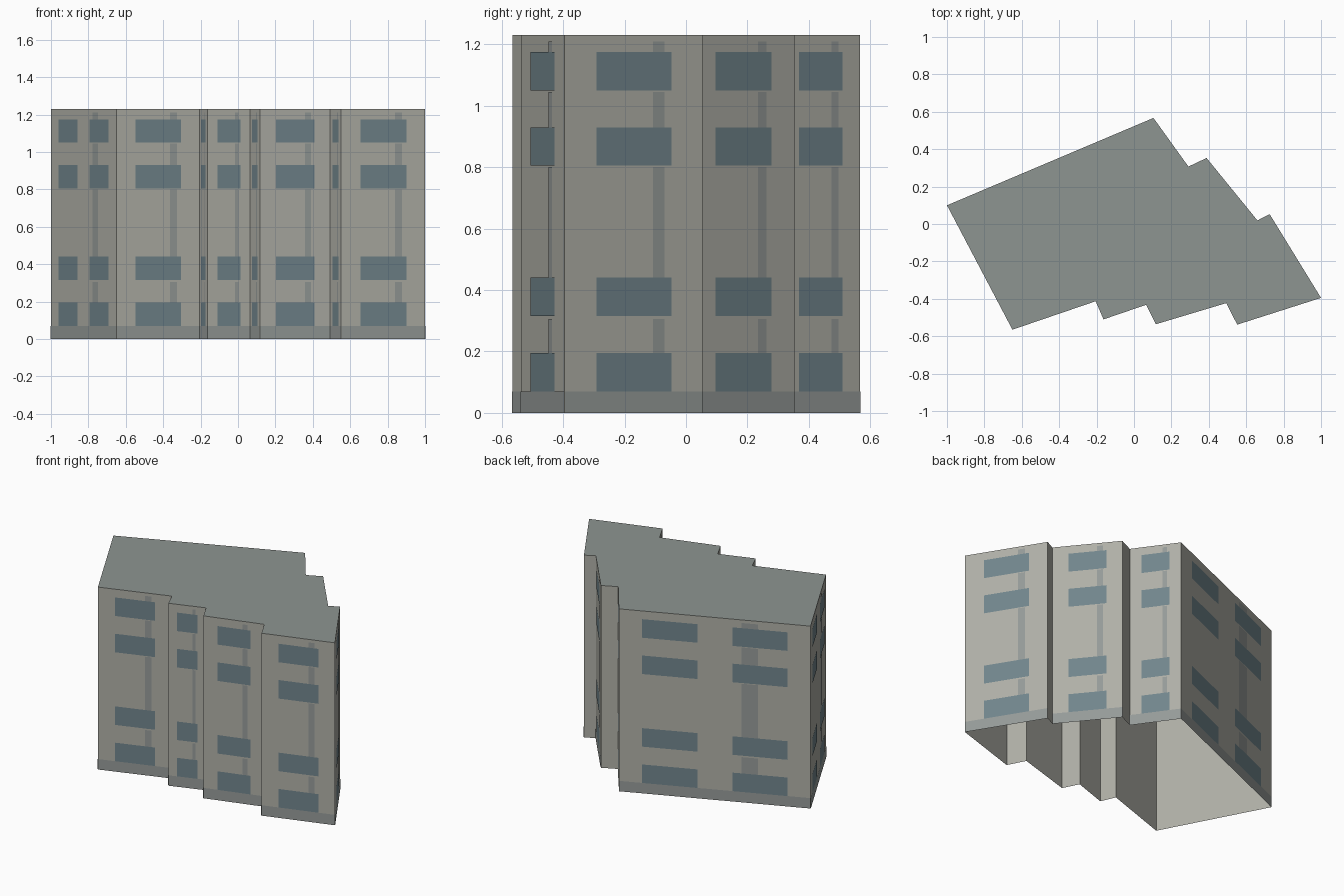
import bpy
from mathutils import Vector

if "Cube" in bpy.data.objects:
    bpy.data.objects.remove(bpy.data.objects["Cube"])

H = 1.23
BASE = 0.07
ROWS = [(0.07, 0.195), (0.315, 0.44), (0.805, 0.93), (1.05, 1.175)]
STRIPS = [(0.195, 0.305), (0.44, 0.80), (0.93, 1.045), (1.175, 1.21)]

# footprint, counter-clockwise; third value = windows across the wall that starts here
PLAN = [
    (-1.0, 0.10, 2), (-0.65, -0.565, 1), (-0.205, -0.413, 1), (-0.163, -0.51, 1),
    (0.065, -0.432, 1), (0.117, -0.536, 1), (0.493, -0.423, 1), (0.552, -0.538, 1),
    (1.0, -0.395, 1), (0.725, 0.053, 0), (0.66, 0.019, 1), (0.388, 0.353, 0),
    (0.291, 0.307, 1), (0.104, 0.567, 2),
]
SPANS = {1: [(0.23, 0.775)], 2: [(0.12, 0.41), (0.592, 0.88)]}
STRIP_U = (0.64, 0.725)


def material(name, rgb):
    m = bpy.data.materials.new(name)
    m.diffuse_color = (*rgb, 1)
    m.use_nodes = True
    m.node_tree.nodes["Principled BSDF"].inputs["Base Color"].default_value = m.diffuse_color
    return m


def build(name, verts, faces, mat):
    mesh = bpy.data.meshes.new(name)
    mesh.from_pydata(verts, [], faces)
    mesh.materials.append(mat)
    obj = bpy.data.objects.new(name, mesh)
    bpy.context.collection.objects.link(obj)
    return obj


wall_mat = material("concrete", (0.43, 0.43, 0.385))
trim_mat = material("grey_trim", (0.30, 0.325, 0.315))
glass_mat = material("glass", (0.165, 0.235, 0.262))
roof_mat = material("roofing", (0.27, 0.30, 0.285))

n = len(PLAN)
pts = [Vector((x, y, 0)) for x, y, _ in PLAN]
up = Vector((0, 0, H))

# outer walls, open underneath
build("walls", pts + [p + up for p in pts],
      [(i, (i + 1) % n, (i + 1) % n + n, i + n) for i in range(n)], wall_mat)

# flat roof
build("roof", [p + up for p in pts], [tuple(range(n))], roof_mat)

panels = {"plinth": [], "downpipe_strips": [], "windows": []}


def panel(part, i, u, z, lift=0.0015):
    """Rectangle lying just outside wall i: u along the wall, z in height."""
    a, b = pts[i], pts[(i + 1) % n]
    d = b - a
    out = Vector((d.y, -d.x, 0)).normalized() * lift
    panels[part].append([a + d * s + out + Vector((0, 0, h))
                         for s, h in ((u[0], z[0]), (u[1], z[0]), (u[1], z[1]), (u[0], z[1]))])


# plinth, windows and vertical strips on every glazed wall
for i, (_, _, count) in enumerate(PLAN):
    if not count:
        continue
    panel("plinth", i, (0, 1), (0, BASE))
    for row in ROWS:
        for span in SPANS[count]:
            panel("windows", i, span, row)
    for seg in STRIPS:
        panel("downpipe_strips", i, STRIP_U, seg)

for part, mat in (("plinth", trim_mat), ("downpipe_strips", trim_mat), ("windows", glass_mat)):
    quads = panels[part]
    build(part, [v for q in quads for v in q],
          [tuple(range(4 * k, 4 * k + 4)) for k in range(len(quads))], mat)
